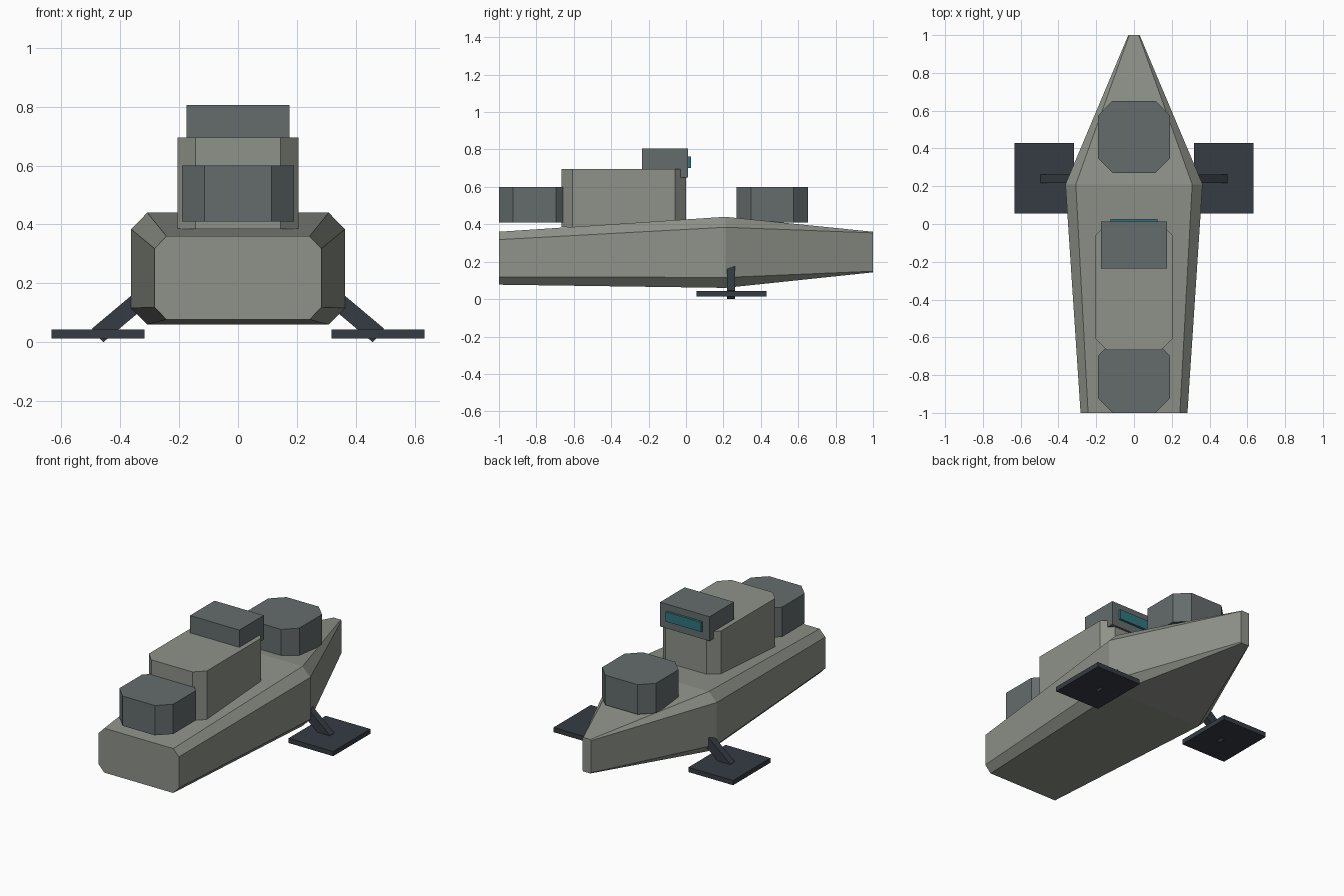
import bpy, bmesh
from math import radians
from mathutils import Matrix, Vector

if "Cube" in bpy.data.objects:
    bpy.data.objects.remove(bpy.data.objects["Cube"])


def material(name, rgb):
    m = bpy.data.materials.new(name)
    m.diffuse_color = (*rgb, 1)
    m.use_nodes = True
    m.node_tree.nodes["Principled BSDF"].inputs["Base Color"].default_value = m.diffuse_color
    return m


HULL = material("hull_grey", (0.27, 0.29, 0.25))
DARK = material("turret_grey", (0.13, 0.15, 0.15))
LEG = material("leg_dark", (0.035, 0.045, 0.055))
GLASS = material("visor_teal", (0.03, 0.18, 0.21))


def octagon(hw, hh, cw, ch):
    """Rectangle outline with chamfered corners, counter-clockwise."""
    return [(hw - cw, -hh), (hw, -hh + ch), (hw, hh - ch), (hw - cw, hh),
            (-hw + cw, hh), (-hw, hh - ch), (-hw, -hh + ch), (-hw + cw, -hh)]


def loft(name, rings, mat):
    """Skin a list of equal-length point rings and cap both ends."""
    bm = bmesh.new()
    vs = [[bm.verts.new(p) for p in ring] for ring in rings]
    for a, b in zip(vs, vs[1:]):
        for i in range(len(a)):
            j = (i + 1) % len(a)
            bm.faces.new((a[i], a[j], b[j], b[i]))
    bm.faces.new(vs[0])
    bm.faces.new(vs[-1])
    bmesh.ops.recalc_face_normals(bm, faces=bm.faces)
    return finish(name, bm, mat)


def finish(name, bm, mat):
    me = bpy.data.meshes.new(name)
    bm.to_mesh(me)
    bm.free()
    me.materials.append(mat)
    ob = bpy.data.objects.new(name, me)
    bpy.context.collection.objects.link(ob)
    return ob


def box(name, lo, hi, mat):
    lo, hi = Vector(lo), Vector(hi)
    bm = bmesh.new()
    bmesh.ops.create_cube(bm, size=1, matrix=Matrix.Translation((lo + hi) / 2)
                          @ Matrix.Diagonal((*(hi - lo), 1)))
    return finish(name, bm, mat)


def prism(name, y, hw, hl, chamfer, z0, z1, mat):
    """Upright block with chamfered vertical corners."""
    outline = octagon(hw, hl, chamfer, chamfer)
    return loft(name, [[(px, y + py, z) for px, py in outline] for z in (z0, z1)], mat)


# Hull: stations of y, half width, bottom z, top z, chamfer width and height
stations = [(-1.0, 0.283, 0.077, 0.36, 0.04, 0.042),
            (0.21, 0.363, 0.06, 0.44, 0.055, 0.056),
            (1.0, 0.03, 0.143, 0.36, 0.005, 0.006)]
loft("hull", [[(x, y, (z0 + z1) / 2 + z) for x, z in octagon(hw, (z1 - z0) / 2, cw, ch)]
              for y, hw, z0, z1, cw, ch in stations], HULL)

# Superstructure and its command cabin with visor
prism("superstructure", -0.333, 0.205, 0.333, 0.06, 0.385, 0.695, HULL)
box("cabin", (-0.174, -0.235, 0.65), (0.174, 0.012, 0.805), DARK)
box("visor", (-0.125, 0.0, 0.70), (0.125, 0.026, 0.762), GLASS)

# Turret blocks, bow and stern
for name, y in (("bow_turret", 0.461), ("stern_turret", -0.81)):
    prism(name, y, 0.19, 0.19, 0.076, 0.41, 0.60, DARK)

# Landing legs: slanted strut and flat foot on both sides
for side, s in (("right", 1), ("left", -1)):
    xs = sorted((s * 0.318, s * 0.633))
    box(side + "_foot", (xs[0], 0.055, 0.013), (xs[1], 0.43, 0.043), LEG)
    strut = box(side + "_strut", (-0.26, -0.022, -0.03), (0, 0.022, 0.03), LEG)
    strut.matrix_world = (Matrix.Diagonal((s, 1, 1, 1)) @ Matrix.Translation((0.477, 0.24, 0.023))
                          @ Matrix.Rotation(radians(40), 4, 'Y')
                          @ Matrix.Diagonal((1, s, 1, 1)))
